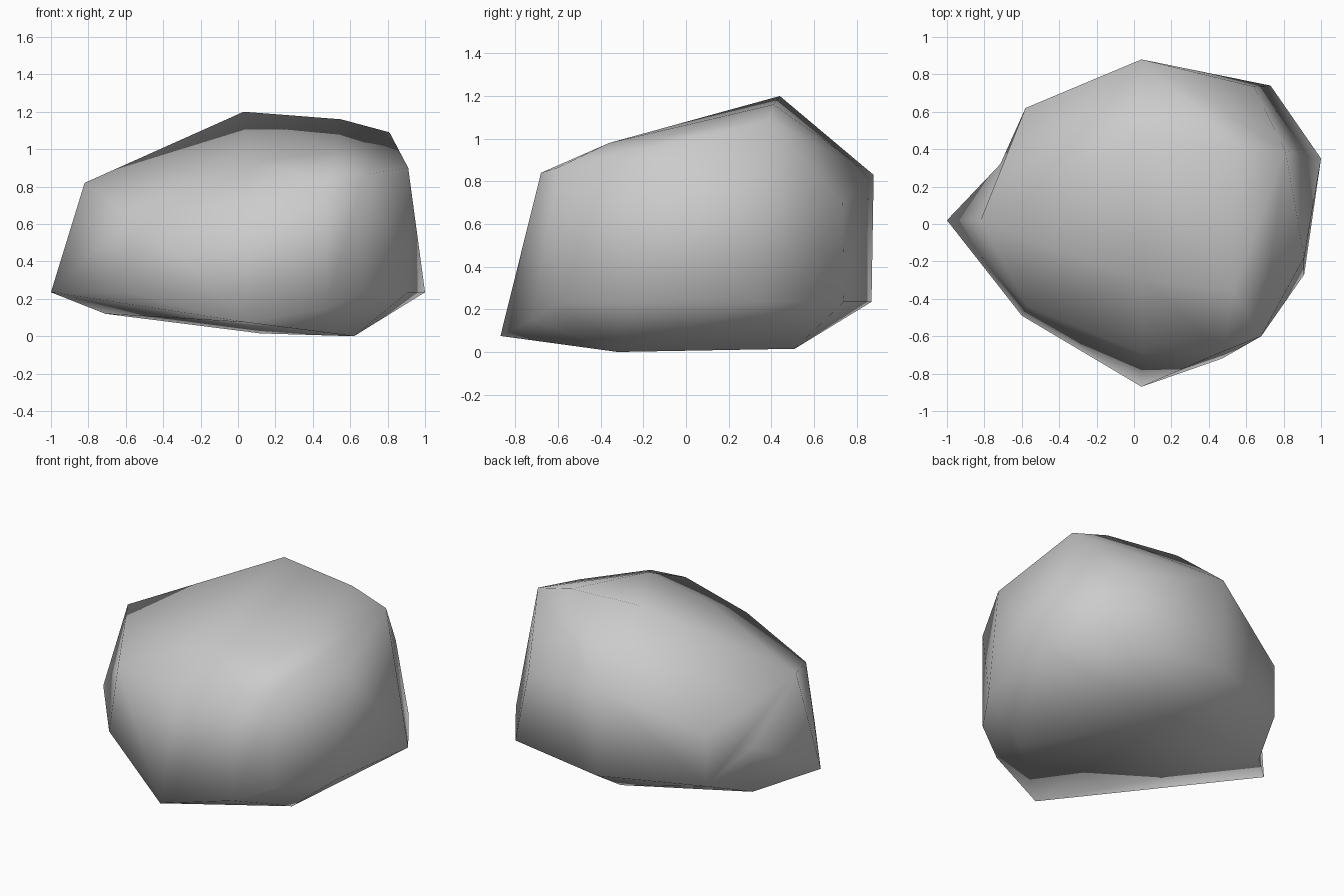
import bpy
import bmesh
from mathutils import Vector

# Remove the default cube only
default_cube = bpy.data.objects.get("Cube")
if default_cube:
    bpy.data.objects.remove(default_cube, do_unlink=True)


def make_material(name, colour):
    material = bpy.data.materials.new(name)
    material.use_nodes = True
    material.diffuse_color = colour
    shader = next(n for n in material.node_tree.nodes if n.type == "BSDF_PRINCIPLED")
    shader.inputs["Base Color"].default_value = colour
    shader.inputs["Roughness"].default_value = 0.9
    return material


def nearest(bm, point):
    return min(bm.verts, key=lambda v: (v.co - Vector(point)).length)


def edge_between(bm, start, end):
    return bm.edges.get((nearest(bm, start), nearest(bm, end)))


def turn_edge(bm, start, end):
    """Swap the diagonal of the two triangles sharing this edge, if it exists."""
    edge = edge_between(bm, start, end)
    if edge:
        bmesh.ops.rotate_edges(bm, edges=[edge], use_ccw=False)


# Underside corners
underside = [(-.71, .32, .12), (.12, .51, .015), (.62, -.32, 0),
             (.04, -.87, .075), (.47, -.72, .15)]

# Wide belt of corners, all at one height
belt_height = .235
belt = [(x, y, belt_height) for x, y in (
    (-1, .02), (-.6, -.49), (.68, -.6), (.91, -.27),
    (1, .35), (.73, .74), (.04, .87), (-.58, .62))]

# Shoulder corners where the walls meet the sloping top
shoulder = [(-.82, .02, .82), (-.57, -.44, .65), (.04, -.69, .72),
            (.48, -.68, .84), (.68, -.6, .865), (.91, -.18, .9),
            (.64, .735, .7), (.04, .88, .83), (-.58, .62, .58)]

# Crown corners
crown = [(.03, .44, 1.2), (.55, .41, 1.16), (.81, .39, 1.09),
         (.53, -.36, .98), (.04, -.3, .94)]

# Wrap the corners in a faceted shell
bm = bmesh.new()
for corner in underside + belt + shoulder + crown:
    bm.verts.new(corner)
bmesh.ops.convex_hull(bm, input=bm.verts[:])
bmesh.ops.delete(bm, geom=[v for v in bm.verts if not v.link_faces], context="VERTS")

# Shallow hollow behind the pointed end, with a soft bulge in its middle
tip, back_low, back_high = belt[0], belt[-1], shoulder[-1]
turn_edge(bm, tip, back_high)
turn_edge(bm, tip, back_low)
crease = edge_between(bm, shoulder[0], underside[0])
if crease:
    bulge = bmesh.utils.edge_split(crease, crease.verts[0], .5)[1]
    bulge.co = (-.715, .32, .42)
bmesh.ops.triangulate(bm, faces=bm.faces[:])
bmesh.ops.recalc_face_normals(bm, faces=bm.faces[:])

# Boulder object, softly shaded all over
mesh = bpy.data.meshes.new("boulder")
for face in bm.faces:
    face.smooth = True
bm.to_mesh(mesh)
bm.free()
mesh.materials.append(make_material("stone grey", (.6, .6, .6, 1)))
boulder = bpy.data.objects.new("boulder", mesh)
bpy.context.collection.objects.link(boulder)
